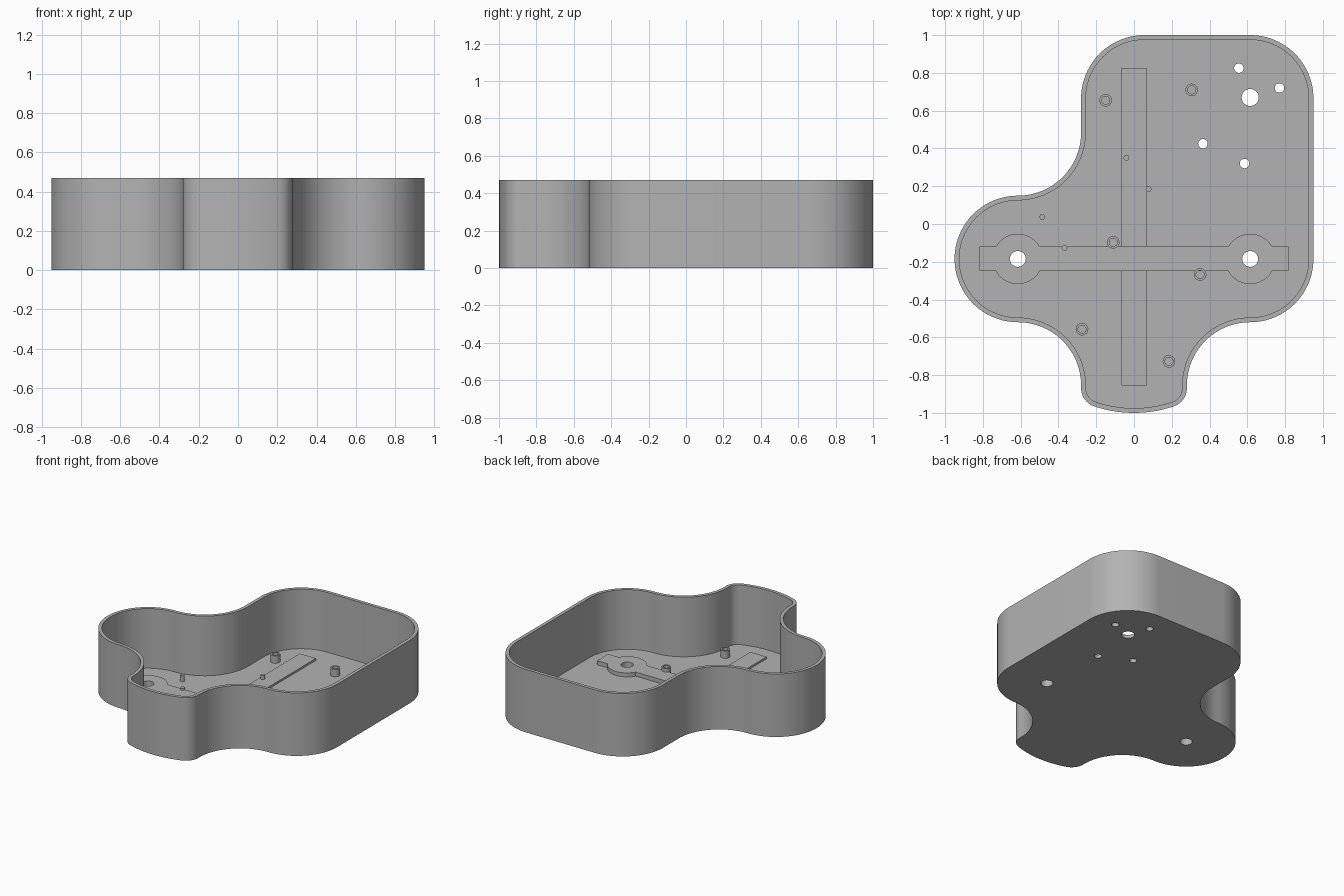
import bpy
import bmesh
from math import sin, cos, radians

HEIGHT, FLOOR, WALL, R = 0.47, 0.025, 0.025, 0.335
SINK = FLOOR - 0.01

old = bpy.data.objects.get("Cube")
if old:
    bpy.data.objects.remove(old, do_unlink=True)

grey = bpy.data.materials.new("plain grey")
grey.use_nodes = True
colour = (0.45, 0.45, 0.45, 1)
grey.diffuse_color = colour
grey.node_tree.nodes["Principled BSDF"].inputs["Base Color"].default_value = colour


def arc(cx, cy, r, start, end, steps=24):
    angles = [radians(start + (end - start) * i / steps) for i in range(steps + 1)]
    return [(cx + r * cos(a), cy + r * sin(a)) for a in angles]


def circle(x, y, r, steps=40):
    return arc(x, y, r, 0, 360, steps)[:-1]


def rectangle(x0, x1, y0, y1):
    return [(x0, y0), (x1, y0), (x1, y1), (x0, y1)]


def prism(name, points, z0, z1):
    """Extrude a counter-clockwise outline between two heights."""
    bm = bmesh.new()
    low = [bm.verts.new((x, y, z0)) for x, y in points]
    high = [bm.verts.new((x, y, z1)) for x, y in points]
    bm.faces.new(low[::-1])
    bm.faces.new(high)
    for i in range(len(points)):
        j = (i + 1) % len(points)
        bm.faces.new((low[i], low[j], high[j], high[i]))
    mesh = bpy.data.meshes.new(name)
    bm.to_mesh(mesh)
    bm.free()
    mesh.materials.append(grey)
    obj = bpy.data.objects.new(name, mesh)
    bpy.context.collection.objects.link(obj)
    return obj


def select(obj):
    bpy.ops.object.select_all(action='DESELECT')
    obj.select_set(True)
    bpy.context.view_layer.objects.active = obj


def combine(target, tool, operation):
    select(target)
    mod = target.modifiers.new("combine", 'BOOLEAN')
    mod.operation, mod.object, mod.solver = operation, tool, 'EXACT'
    bpy.ops.object.modifier_apply(modifier=mod.name)
    bpy.data.objects.remove(tool, do_unlink=True)


def drill(target, x, y, r, z0=-0.1, z1=0.2):
    combine(target, prism("cutter", circle(x, y, r), z0, z1), 'DIFFERENCE')


def smooth(obj):
    select(obj)
    bpy.ops.object.shade_smooth_by_angle(angle=radians(30))


def outline(inset):
    """Lobed outline: convex arcs shrink and hollow arcs grow with the inset."""
    out, hollow = R - inset, R + inset
    pts = arc(0, -0.345, 0.655 - inset, 251.1, 288.9)
    pts += arc(0.18, -0.87, 0.1 - inset, 288.9, 360, 10)[1:]
    pts += arc(0.615, -0.855, hollow, 180, 90)
    pts += arc(0.615, -0.185, out, 270, 360)[1:]
    pts += arc(0.615, 0.665, out, 0, 90)
    pts += arc(0.055, 0.665, out, 90, 180)
    pts += arc(-0.615, 0.485, hollow, 360, 270)
    pts += arc(-0.615, -0.185, out, 90, 270, 48)[1:]
    pts += arc(-0.615, -0.855, hollow, 90, 0)[1:]
    pts += arc(-0.18, -0.87, 0.1 - inset, 180, 251.1, 10)[:-1]
    return pts


# Open tray: outer body, hollowed, with holes through the floor
tray = prism("tray", outline(0), 0, HEIGHT)
combine(tray, prism("cutter", outline(WALL), FLOOR, HEIGHT + 0.1), 'DIFFERENCE')
pivots = [(-0.615, -0.185), (0.615, -0.185)]
for x, y in pivots:
    drill(tray, x, y, 0.042)
drill(tray, 0.615, 0.67, 0.045)
for x, y in [(0.555, 0.825), (0.77, 0.72), (0.365, 0.425), (0.585, 0.32)]:
    drill(tray, x, y, 0.025)
smooth(tray)

# Low lengthwise rib
prism("long_rib", rectangle(-0.067, 0.067, -0.855, 0.825), SINK, 0.04)

# Taller cross rib with a drilled round boss at each end
cross_rib = prism("cross_rib", rectangle(-0.818, 0.818, -0.25, -0.12), SINK, 0.055)
for x, y in pivots:
    combine(cross_rib, prism("boss", circle(x, y, 0.133, 64), SINK, 0.055), 'UNION')
for x, y in pivots:
    drill(cross_rib, x, y, 0.042)
smooth(cross_rib)

# Hollow screw posts
posts = [(-0.15, 0.655), (0.305, 0.71), (-0.11, -0.097),
         (0.35, -0.267), (-0.275, -0.557), (0.185, -0.727)]
for x, y in posts:
    post = prism("screw_post", circle(x, y, 0.033), SINK, 0.08)
    drill(post, x, y, 0.021, FLOOR)
    smooth(post)

# Thin locating pegs
for x, y in [(-0.04, 0.35), (0.077, 0.185), (-0.485, 0.037), (-0.368, -0.127)]:
    smooth(prism("locating_peg", circle(x, y, 0.015, 24), SINK, 0.07))
